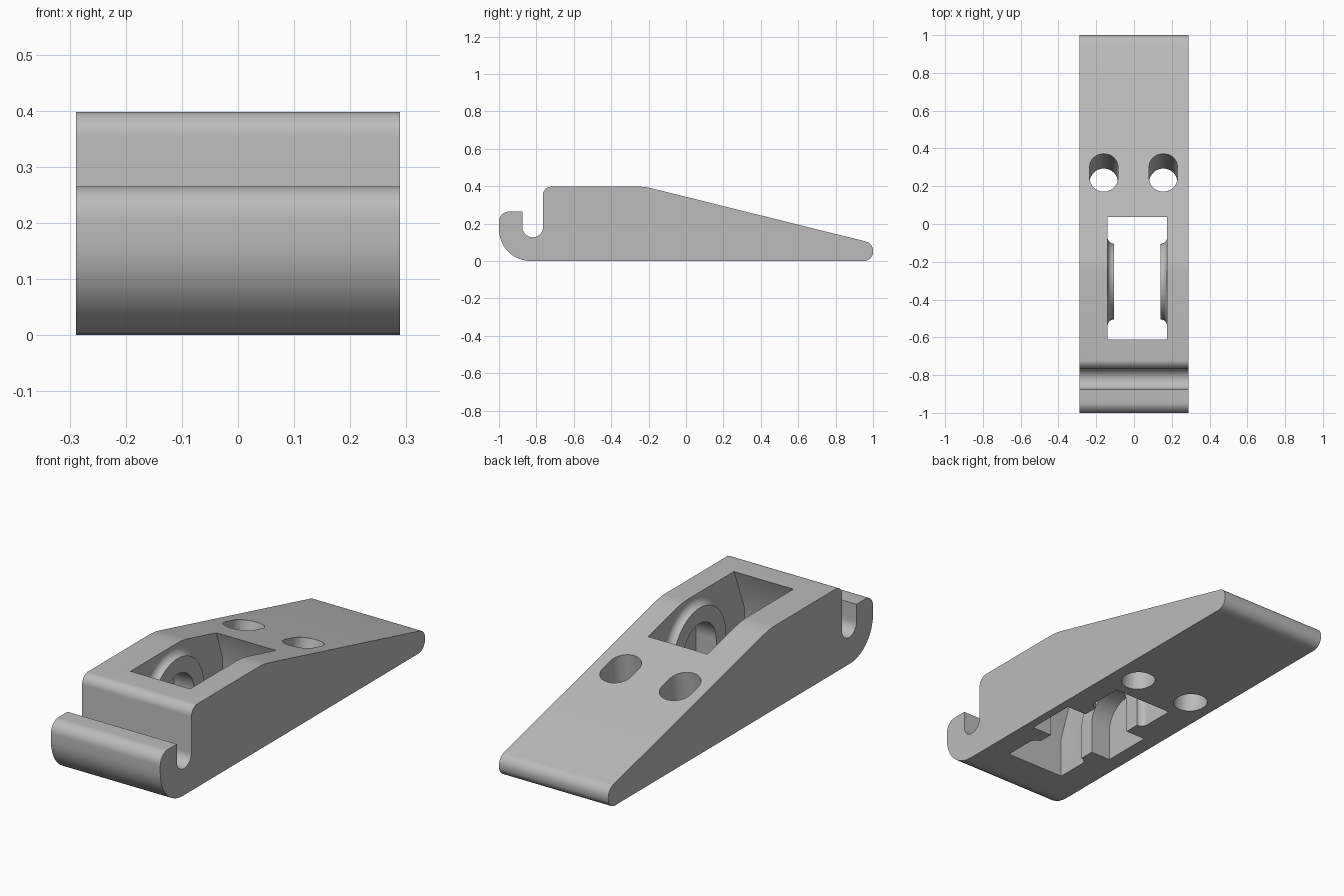
import bpy, bmesh, math
from mathutils import Vector

if "Cube" in bpy.data.objects:
    bpy.data.objects.remove(bpy.data.objects["Cube"], do_unlink=True)

grey = bpy.data.materials.new("plain_grey")
grey.use_nodes = True
colour = (0.5, 0.5, 0.5, 1)
grey.diffuse_color = colour
grey.node_tree.nodes["Principled BSDF"].inputs["Base Color"].default_value = colour


def rounded(corners, steps=10):
    """Outline in (y, z) with each corner (y, z, radius) filleted."""
    out = []
    for i, (y, z, r) in enumerate(corners):
        p = Vector((y, z))
        if r == 0:
            out.append(p)
            continue
        a = (Vector(corners[i - 1][:2]) - p).normalized()
        b = (Vector(corners[(i + 1) % len(corners)][:2]) - p).normalized()
        half = a.angle(b) / 2
        centre = p + (a + b).normalized() * (r / math.sin(half))
        start = p + a * (r / math.tan(half)) - centre
        end = p + b * (r / math.tan(half)) - centre
        sweep = math.pi - 2 * half
        for k in range(steps + 1):
            t = k / steps
            out.append(centre + (start * math.sin((1 - t) * sweep)
                                 + end * math.sin(t * sweep)) / math.sin(sweep))
    return out


def make_object(name, bm):
    bmesh.ops.recalc_face_normals(bm, faces=bm.faces[:])
    mesh = bpy.data.meshes.new(name)
    bm.to_mesh(mesh)
    bm.free()
    mesh.materials.append(grey)
    ob = bpy.data.objects.new(name, mesh)
    bpy.context.collection.objects.link(ob)
    return ob


def loft(name, sections):
    """Join (x, outline) sections into a closed solid."""
    bm = bmesh.new()
    rings = [[bm.verts.new((x, p[0], p[1])) for p in pts] for x, pts in sections]
    for r0, r1 in zip(rings, rings[1:]):
        n = len(r0)
        for i in range(n):
            j = (i + 1) % n
            bm.faces.new((r0[i], r0[j], r1[j], r1[i]))
    bm.faces.new(rings[0])
    bm.faces.new(rings[-1])
    return make_object(name, bm)


def cut(target, tool):
    """Subtract tool from target, then drop the tool."""
    mod = target.modifiers.new("cut", "BOOLEAN")
    mod.operation = "DIFFERENCE"
    mod.solver = "EXACT"
    mod.object = tool
    bpy.context.view_layer.update()
    deps = bpy.context.evaluated_depsgraph_get()
    mesh = bpy.data.meshes.new_from_object(target.evaluated_get(deps))
    target.modifiers.clear()
    target.data = mesh
    bpy.data.objects.remove(tool, do_unlink=True)


MID_Y, MID_Z = -0.305, 0.15     # axis shared by the bosses and the slot
LEFT, RIGHT = 0.175, -0.14      # pocket side walls


def arch(r, bottom, steps=32):
    pts = [(MID_Y + r * math.cos(math.pi * k / steps),
            MID_Z + r * math.sin(math.pi * k / steps)) for k in range(steps + 1)]
    return [(MID_Y + r, bottom)] + pts + [(MID_Y - r, bottom)]


# Wedge body with a hook at the front
profile = rounded([
    (-1, 0, 0.17), (1, 0, 0.05), (1, 0.095, 0.05), (-0.22, 0.398, 0.35),
    (-0.765, 0.398, 0.045), (-0.765, 0.127, 0.0549), (-0.875, 0.127, 0.0549),
    (-0.875, 0.265, 0), (-1, 0.265, 0.055)])
body = loft("wedge_body", [(-0.289, profile), (0.289, profile)])

# Pocket with end walls that lean in towards the top
top_z = 0.5
pocket_outline = [(-0.69, -0.05), (0.083, -0.05), (0.083, 0.2), (0.035, 0.338),
                  (0.035, top_z), (-0.612, top_z), (-0.612, 0.398), (-0.69, 0.2)]
pocket = loft("pocket_cutter", [(RIGHT, pocket_outline), (LEFT, pocket_outline)])

# Arched bosses with a hollow fillet, left standing on both pocket walls
height = 0.034
for wall, inward in ((RIGHT, 1), (LEFT, -1)):
    sections = [(wall - inward * 0.03, arch(0.2 + height, -0.1))]
    for k in range(7):
        a = math.pi / 2 * k / 6
        sections.append((wall + inward * height * (1 - math.cos(a)),
                         arch(0.2 + height * (1 - math.sin(a)), -0.1)))
    cut(pocket, loft("boss", sections))
cut(body, pocket)

# Arched slot sunk through both bosses, open at the bottom
slot = arch(0.125, -0.08)
cut(body, loft("slot_cutter", [(-0.212, slot), (0.247, slot)]))

# Pair of slanted holes, round below and elongated on the slope
for x in (-0.16, 0.155):
    bm = bmesh.new()
    for y, z in ((0.203, -0.05), (0.25, 0.33), (0.322, 0.33)):
        for k in range(32):
            a = 2 * math.pi * k / 32
            bm.verts.new((x + 0.075 * math.cos(a), y + 0.075 * math.sin(a), z))
    hull = bmesh.ops.convex_hull(bm, input=bm.verts[:])
    spare = {v for v in hull["geom_interior"] + hull["geom_unused"]
             if isinstance(v, bmesh.types.BMVert)}
    bmesh.ops.delete(bm, geom=list(spare), context="VERTS")
    cut(body, make_object("hole_cutter", bm))

# Smooth shading with crisp edges
bpy.ops.object.select_all(action="DESELECT")
body.select_set(True)
bpy.context.view_layer.objects.active = body
bpy.ops.object.shade_smooth_by_angle(angle=math.radians(30))
